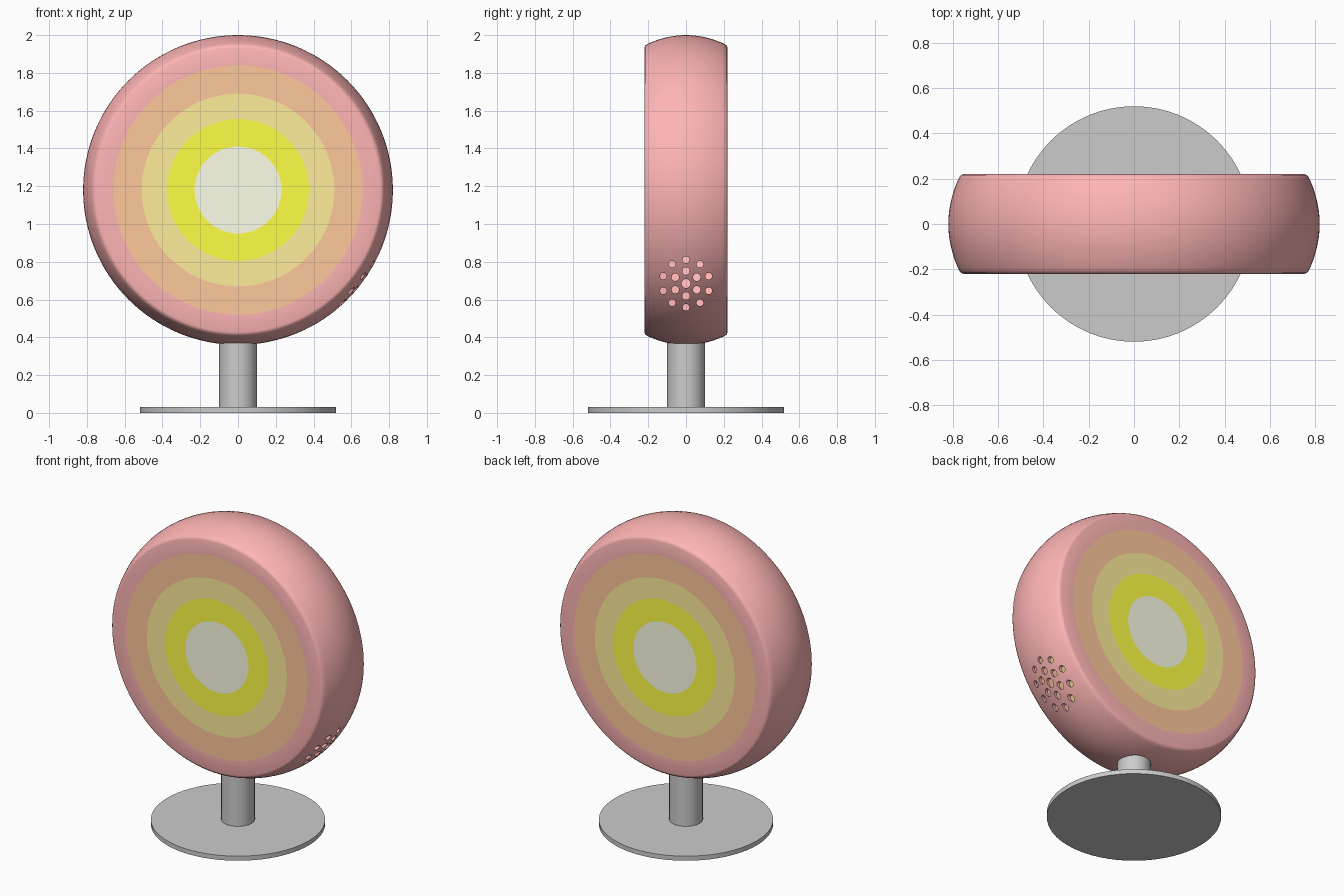
import bpy, bmesh, math
from mathutils import Matrix, Vector

if "Cube" in bpy.data.objects:
    bpy.data.objects.remove(bpy.data.objects["Cube"])

CENTRE = Vector((0, 0, 1.18))
HALF = 0.22      # half depth of the round body
WALL = 0.015


def material(name, rgb):
    m = bpy.data.materials.new(name)
    m.diffuse_color = (*rgb, 1)
    m.use_nodes = True
    m.node_tree.nodes["Principled BSDF"].inputs["Base Color"].default_value = m.diffuse_color
    return m


def add_object(name, bm, mat=None):
    mesh = bpy.data.meshes.new(name)
    bm.to_mesh(mesh)
    bm.free()
    ob = bpy.data.objects.new(name, mesh)
    bpy.context.collection.objects.link(ob)
    if mat:
        mesh.materials.append(mat)
    return ob


def smooth(ob):
    bpy.ops.object.select_all(action='DESELECT')
    ob.select_set(True)
    bpy.context.view_layer.objects.active = ob
    bpy.ops.object.shade_smooth_by_angle(angle=math.radians(35))


def lathe(name, profile, mat, closed=True, steps=128):
    """Spin (radius, y) points about the body's y axis."""
    bm = bmesh.new()
    vs = [bm.verts.new(CENTRE + Vector((r, y, 0))) for r, y in profile]
    es = [bm.edges.new(p) for p in zip(vs, vs[1:])]
    if closed:
        es.append(bm.edges.new((vs[-1], vs[0])))
    bmesh.ops.spin(bm, geom=vs + es, cent=CENTRE, axis=(0, 1, 0),
                   angle=math.tau, steps=steps, use_duplicate=False)
    bmesh.ops.remove_doubles(bm, verts=bm.verts[:], dist=1e-5)
    bmesh.ops.recalc_face_normals(bm, faces=bm.faces[:])
    return add_object(name, bm, mat)


def cylinder(bm, r, depth, matrix, segments):
    bmesh.ops.create_cone(bm, cap_ends=True, segments=segments, radius1=r,
                          radius2=r, depth=depth, matrix=matrix)


red = material("red", (1, 0.46, 0.46))

# Hollow outer shell: barrelled rim with rounded edges
half = [(0.82 - 1.12 * y * y, y) for y in (0.03, 0.06, 0.09, 0.12, 0.15, 0.175, 0.192)]
half += [(0.772, 0.206), (0.764, 0.216), (0.752, HALF), (0.66, HALF)]
outer = [(r, -y) for r, y in reversed(half)] + [(0.82, 0)] + half
k = (HALF - WALL) / HALF
inner = [(max(r - WALL, 0.66), y * k) for r, y in reversed(outer)]
shell = lathe("body_shell", outer + inner, red)

# Pierced sound holes: one centre, rings of 6 and 10
bm = bmesh.new()
turn = Matrix.Rotation(math.pi / 2, 4, 'Y')
for count, ring, r in ((1, 0, 0.024), (6, 0.066, 0.02), (10, 0.126, 0.018)):
    for i in range(count):
        a = math.tau * i / count
        pos = (0.65, ring * math.sin(a), 0.685 + ring * math.cos(a))
        cylinder(bm, r, 0.4, Matrix.Translation(pos) @ turn, 20)
cutter = add_object("hole_cutter", bm)
cutter.hide_render = True
mod = shell.modifiers.new("holes", 'BOOLEAN')
mod.operation = 'DIFFERENCE'
mod.solver = 'EXACT'
mod.object = cutter
bpy.context.view_layer.objects.active = shell
bpy.ops.object.modifier_apply(modifier=mod.name)
bpy.data.objects.remove(cutter)
smooth(shell)

# Concentric coloured bands, flush on both faces
bands = [("orange", 0.51, 0.66, (1, 0.58, 0.33)),
         ("amber", 0.375, 0.51, (1, 0.84, 0.33)),
         ("yellow", 0.23, 0.375, (1, 1, 0.06)),
         ("cream", 0, 0.23, (1, 1, 0.81))]
for colour, r0, r1, rgb in bands:
    mat = material(colour, rgb)
    for side, s in (("front", -1), ("back", 1)):
        a, b = s * HALF, s * (HALF - WALL)
        smooth(lathe(f"{side}_{colour}_band",
                     [(r0, a), (r1, a), (r1, b), (r0, b)], mat, closed=r0 > 0))

# Stand: round base plate and post
for name, r, z0, z1 in (("base_plate", 0.52, 0, 0.03), ("post", 0.1, 0.03, 0.37)):
    bm = bmesh.new()
    cylinder(bm, r, z1 - z0, Matrix.Translation((0, 0, (z0 + z1) / 2)), 64)
    smooth(add_object(name, bm))
